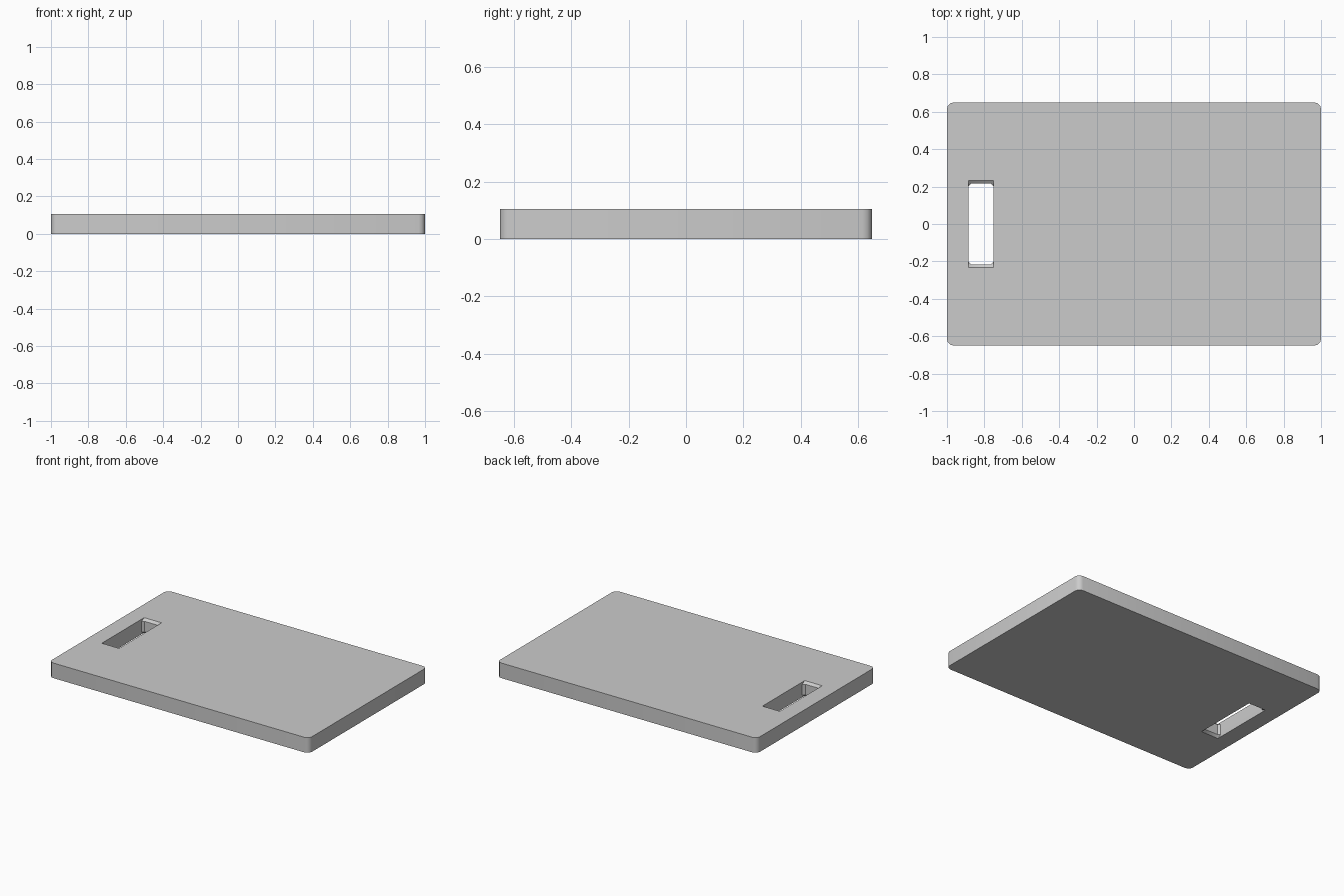
import bpy, bmesh
from math import cos, sin, pi

if "Cube" in bpy.data.objects:
    bpy.data.objects.remove(bpy.data.objects["Cube"])

T = 0.105  # board thickness


def outline(cx, hx, hy, r, n):
    """Rounded rectangle, n segments per corner."""
    pts = []
    for k, (sx, sy) in enumerate([(1, 1), (-1, 1), (-1, -1), (1, -1)]):
        for i in range(n + 1):
            a = (k + i / n) * pi / 2
            pts.append((cx + sx * (hx - r) + r * cos(a), sy * (hy - r) + r * sin(a)))
    return pts


def loft(name, sections):
    """Solid through stacked (z, outline) sections."""
    bm = bmesh.new()
    rings = [[bm.verts.new((x, y, z)) for x, y in pts] for z, pts in sections]
    n = len(rings[0])
    for a, b in zip(rings, rings[1:]):
        for i in range(n):
            j = (i + 1) % n
            bm.faces.new((a[i], a[j], b[j], b[i]))
    bm.faces.new(rings[0][::-1])
    bm.faces.new(rings[-1])
    mesh = bpy.data.meshes.new(name)
    bm.to_mesh(mesh)
    bm.free()
    ob = bpy.data.objects.new(name, mesh)
    bpy.context.collection.objects.link(ob)
    return ob


# Board slab with small rounded corners
slab = outline(0, 1, 0.65, 0.035, 3)
board = loft("cutting_board", [(0, slab), (T, slab)])

# Handle slot, ends chamfered toward both faces
inner = outline(-0.818, 0.066, 0.217, 0.014, 1)
outer = outline(-0.818, 0.067, 0.233, 0.003, 1)
c = 0.016
slot = loft("slot_cutter", [(-0.05, outer), (0, outer), (c, inner),
                            (T - c, inner), (T, outer), (T + 0.05, outer)])
cut = board.modifiers.new("handle_slot", 'BOOLEAN')
cut.operation = 'DIFFERENCE'
cut.solver = 'EXACT'
cut.object = slot

# Bake the cut and drop the cutter
bpy.context.view_layer.objects.active = board
board.select_set(True)
bpy.ops.object.modifier_apply(modifier=cut.name)
bpy.data.objects.remove(slot)
bpy.ops.object.shade_smooth_by_angle(angle=0.6)
